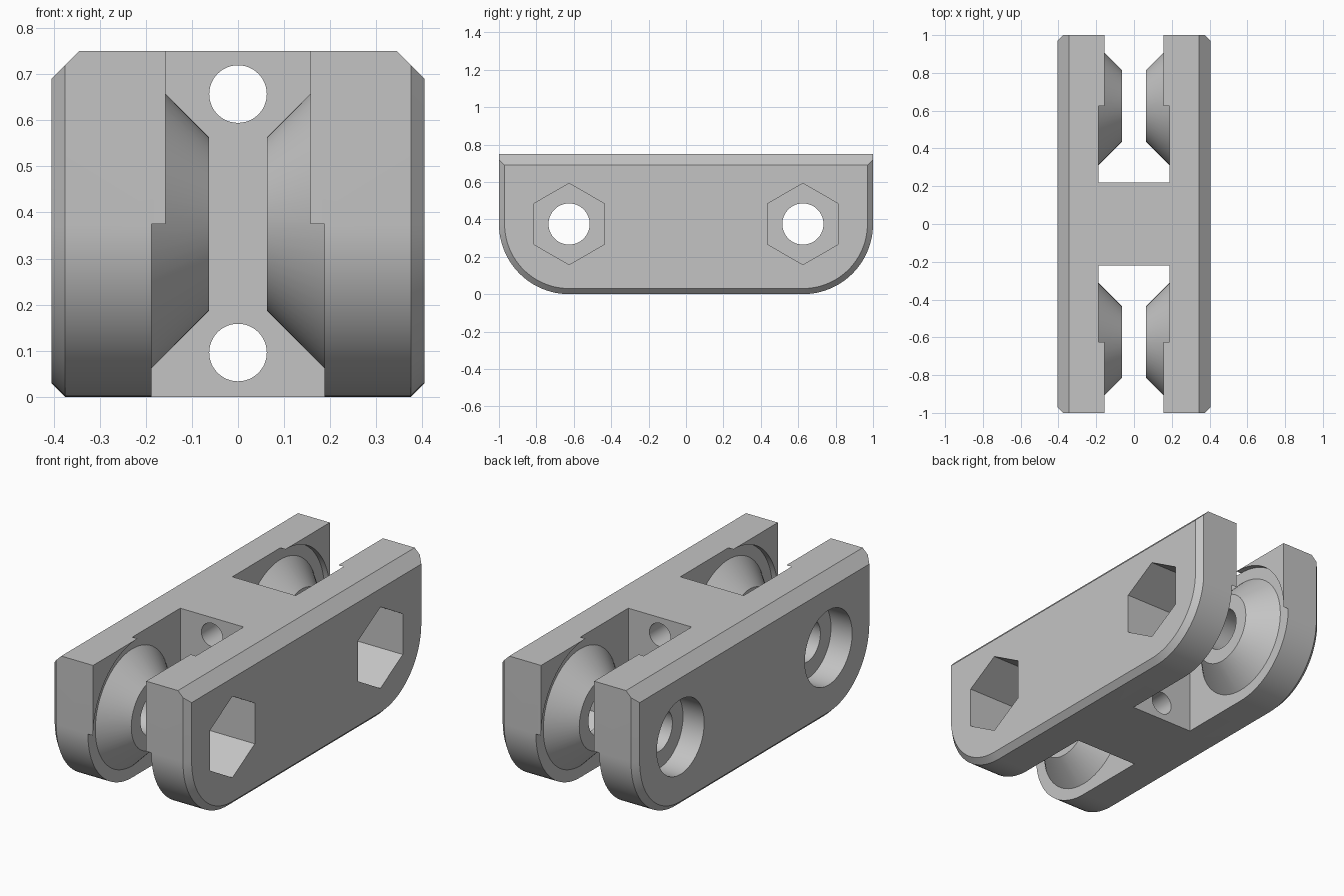
import bpy, bmesh
from math import pi, sin, cos, radians
from mathutils import Matrix

cube = bpy.data.objects.get("Cube")
if cube:
    bpy.data.objects.remove(cube)

PIVOT_Y, PIVOT_Z, RADIUS = 0.625, 0.375, 0.375
HALF_W, TOP, WEB = 0.405, 0.75, 0.22

grey = bpy.data.materials.new("plain grey")
grey.use_nodes = True
grey.diffuse_color = (0.55, 0.55, 0.55, 1)
grey.node_tree.nodes["Principled BSDF"].inputs["Base Color"].default_value = grey.diffuse_color


def arc(cy, cz, r, start, end, n=24):
    steps = [radians(start + (end - start) * i / n) for i in range(n + 1)]
    return [(cy + r * cos(a), cz + r * sin(a)) for a in steps]


def to_object(bm, name):
    bmesh.ops.recalc_face_normals(bm, faces=bm.faces)
    mesh = bpy.data.meshes.new(name)
    bm.to_mesh(mesh)
    bm.free()
    mesh.materials.append(grey)
    ob = bpy.data.objects.new(name, mesh)
    bpy.context.collection.objects.link(ob)
    return ob


def loft(name, sections):
    """Skin a list of (x, yz profile) sections into a closed solid."""
    bm = bmesh.new()
    rings = [[bm.verts.new((x, y, z)) for y, z in prof] for x, prof in sections]
    n = len(rings[0])
    for a, b in zip(rings, rings[1:]):
        for i in range(n):
            j = (i + 1) % n
            bm.faces.new((a[i], a[j], b[j], b[i]))
    bm.faces.new(rings[0])
    bm.faces.new(rings[-1])
    return to_object(bm, name)


def rod(name, axis, centre, length, r1, r2=None, sides=64, spin=0):
    """Cylinder, cone or prism along x or y."""
    bm = bmesh.new()
    turn = Matrix.Rotation(pi / 2, 4, 'Y' if axis == 'X' else 'X')
    bmesh.ops.create_cone(bm, cap_ends=True, segments=sides, radius1=r1,
                          radius2=r1 if r2 is None else r2, depth=length,
                          matrix=Matrix.Translation(centre) @ turn @ Matrix.Rotation(spin, 4, 'Z'))
    return to_object(bm, name)


def box(name, centre, size, tilt=0):
    bm = bmesh.new()
    bmesh.ops.create_cube(bm, size=1, matrix=Matrix.Translation(centre)
                          @ Matrix.Rotation(tilt, 4, 'Y') @ Matrix.Diagonal((*size, 1)))
    return to_object(bm, name)


def combine(body, tool, operation='DIFFERENCE'):
    mod = body.modifiers.new(tool.name, 'BOOLEAN')
    mod.operation, mod.solver, mod.object = operation, 'EXACT', tool
    bpy.context.view_layer.update()
    result = bpy.data.meshes.new_from_object(body.evaluated_get(bpy.context.evaluated_depsgraph_get()))
    body.modifiers.clear()
    body.data = result
    bpy.data.objects.remove(tool)


def outline(inset):
    r = RADIUS - inset
    return ([(1 - inset, TOP), (-1 + inset, TOP)] + arc(-PIVOT_Y, PIVOT_Z, r, 180, 270)
            + arc(PIVOT_Y, PIVOT_Z, r, 270, 360))


# Block with rounded lower corners and bevelled sides
body = loft("link_body", [(-HALF_W, outline(0.03)), (-0.375, outline(0)),
                          (0.375, outline(0)), (HALF_W, outline(0.03))])

# Top edge chamfers
for s in (-1, 1):
    offset = 0.1 / 2 ** 0.5
    combine(body, box("chamfer_cutter", (s * (0.375 + offset), 0, 0.72 + offset),
                      (0.2, 3, 0.2), pi / 4))

# End slots: narrow gap plus wider clearance around the pivots
for s in (-1, 1):
    combine(body, box("slot_cutter", (0, s * (WEB + 0.5), 0.4), (0.314, 1, 1.2)))
    clearance = ([(WEB, -0.1), (1.1, -0.1), (1.1, PIVOT_Z)]
                 + arc(PIVOT_Y, PIVOT_Z, 0.3745, 0, 90) + [(PIVOT_Y, 0.85), (WEB, 0.85)])
    clearance = [(s * y, z) for y, z in clearance]
    combine(body, loft("clearance_cutter", [(-0.1875, clearance), (0.1875, clearance)]))

for s in (-1, 1):
    y = s * PIVOT_Y
    # Conical pivot bosses facing each other across the slot
    for side in (-1, 1):
        small, large = 0.1875, 0.3275
        radii = (small, large) if side > 0 else (large, small)
        combine(body, rod("boss", 'X', (side * 0.1325, y, PIVOT_Z), 0.14, *radii), 'UNION')
    # Bolt hole, round head recess and hexagonal nut recess
    combine(body, rod("bolt_cutter", 'X', (0, y, PIVOT_Z), 2, 0.11))
    combine(body, rod("head_cutter", 'X', (-0.28 - 0.25, y, PIVOT_Z), 0.5, 0.2))
    combine(body, rod("nut_cutter", 'X', (0.125 + 0.25, y, PIVOT_Z), 0.5, 0.2175,
                      sides=6, spin=pi / 2))

# Cord holes through the centre web
for z in (0.096, 0.657):
    combine(body, rod("cord_cutter", 'Y', (0, 0, z), 0.6, 0.0625, sides=48))

bpy.ops.object.select_all(action='DESELECT')
body.select_set(True)
bpy.context.view_layer.objects.active = body
bpy.ops.object.shade_smooth_by_angle(angle=radians(25))
